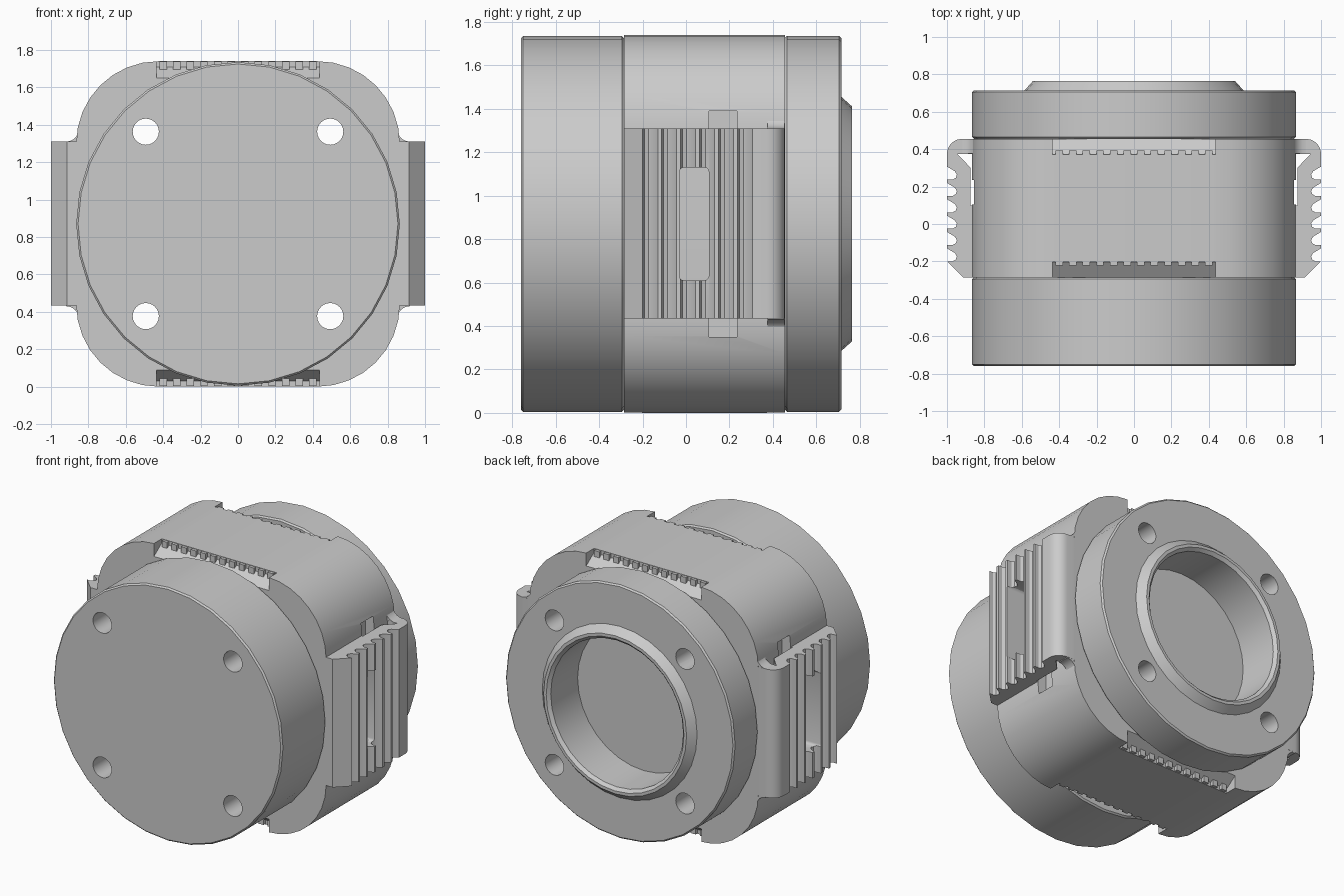
import bpy, bmesh, math
from math import sin, cos, pi

if "Cube" in bpy.data.objects:
    bpy.data.objects.remove(bpy.data.objects["Cube"])

CZ = 0.87                 # axis height
Y0, Y1 = -0.285, 0.455    # housing front and back


def finish(name, bm):
    bmesh.ops.recalc_face_normals(bm, faces=bm.faces)
    me = bpy.data.meshes.new(name)
    bm.to_mesh(me)
    bm.free()
    ob = bpy.data.objects.new(name, me)
    bpy.context.collection.objects.link(ob)
    return ob


def prism(name, pts, a, b, axis):
    """Extrude a 2D outline from a to b along the given axis."""
    place = {'x': lambda p, t: (t, p[0], p[1]),
             'y': lambda p, t: (p[0], t, p[1]),
             'z': lambda p, t: (p[0], p[1], t)}[axis]
    bm = bmesh.new()
    lo = [bm.verts.new(place(p, a)) for p in pts]
    hi = [bm.verts.new(place(p, b)) for p in pts]
    bm.faces.new(lo)
    bm.faces.new(hi)
    n = len(pts)
    for i in range(n):
        j = (i + 1) % n
        bm.faces.new((lo[i], lo[j], hi[j], hi[i]))
    return finish(name, bm)


def box(name, x0, x1, y0, y1, z0, z1):
    return prism(name, [(x0, y0), (x1, y0), (x1, y1), (x0, y1)], z0, z1, 'z')


def lathe(name, profile, closed, n=32):
    """Spin (radius, y) points around the y axis."""
    bm = bmesh.new()
    rings = [[bm.verts.new((r * sin(2 * pi * k / n), y, CZ + r * cos(2 * pi * k / n)))
              for k in range(n)] for r, y in profile]
    pairs = list(zip(rings, rings[1:]))
    if closed:
        pairs.append((rings[-1], rings[0]))
    else:
        bm.faces.new(rings[0])
        bm.faces.new(rings[-1])
    for a, b in pairs:
        for k in range(n):
            m = (k + 1) % n
            bm.faces.new((a[k], a[m], b[m], b[k]))
    return finish(name, bm)


def arc(cx, cy, r, a0, a1, n):
    return [(cx + r * cos(math.radians(a0 + (a1 - a0) * i / n)),
             cy + r * sin(math.radians(a0 + (a1 - a0) * i / n))) for i in range(n + 1)]


def cut(ob, cutters):
    bpy.context.view_layer.objects.active = ob
    for c in cutters:
        m = ob.modifiers.new("cut", 'BOOLEAN')
        m.operation, m.solver, m.object = 'DIFFERENCE', 'EXACT', c
        bpy.ops.object.modifier_apply(modifier=m.name)


# Front and back round caps
R = 0.865
front_cap = lathe("front_cap", [(R - 0.01, -0.76), (R, -0.75), (R, Y0 - 0.01), (R - 0.01, Y0)], False)
back_cap = lathe("back_cap", [(0.50, Y1), (R - 0.01, Y1), (R, Y1 + 0.01), (R, 0.705), (R - 0.01, 0.715),
                              (0.585, 0.715), (0.54, 0.765), (0.52, 0.765), (0.50, 0.745)], True)

# Rounded square housing
r, hx, hz = 0.44, 0.865, 0.87
outline = []
for sx, sz, a in ((1, 1, 0), (-1, 1, 90), (-1, -1, 180), (1, -1, 270)):
    outline += arc(sx * (hx - r), CZ + sz * (hz - r), r, a, a + 90, 8)
housing = prism("housing", outline, Y0, Y1, 'y')

helpers = []

# Four bolt holes through everything
bolts = []
for sx in (-1, 1):
    for sz in (-1, 1):
        bolts.append(prism("bolt_cutter", arc(sx * 0.493, CZ + sz * 0.493, 0.07, 0, 345, 23),
                           -0.9, 0.9, 'y'))
for part in (front_cap, back_cap, housing):
    cut(part, bolts)
helpers += bolts

# Sloped toothed slots, top and bottom, at both ends of the housing
slots = []
for v in (1, -1):
    zt = CZ + v * 0.87
    for s in (1, -1):
        mid = (Y0 + Y1) / 2
        yin, yout = mid + s * 0.287, mid + s * 0.385
        slots.append(prism("slot_cutter", [(yout, zt + v * 0.03), (yin, zt + v * 0.03),
                                           (yin, zt - v * 0.03), (yout, zt - v * 0.10)],
                           -0.435, 0.435, 'x'))
        for i in range(12):
            x = -0.40 + i * 0.8 / 11
            z0, z1 = sorted((zt - v * 0.07, zt - v * 0.003))
            y0, y1 = sorted((yin - s * 0.01, yin + s * 0.02))
            box("slot_tooth", x - 0.02, x + 0.02, y0, y1, z0, z1)
cut(housing, slots)
helpers += slots

# Side pockets behind the clips
pockets = []
for s in (1, -1):
    x0, x1 = sorted((s * 0.80, s * 0.95))
    pockets.append(box("pocket_cutter", x0, x1, 0.105, 0.235, 0.35, 1.39))
cut(housing, pockets)
helpers += pockets

# Clip arm outline: rounded shoulder, ribbed grip, inner relief
arm = [(0.855, Y1)] + arc(0.92, 0.375, 0.08, 90, 0, 6)
for i in range(6):
    t = 0.237 - i * 0.0874
    arm += [(1.0, t + 0.07), (0.958, t + 0.045), (0.947, t + 0.027),
            (0.953, t + 0.010), (0.97, t), (1.0, t)]
arm += [(0.915, Y0), (0.862, Y0), (0.862, 0.10), (0.873, 0.10), (0.873, 0.30),
        (0.945, 0.375), (0.855, 0.375)]

# Grip window with rounded ends
win = []
for sy, sz, a in ((1, 1, 0), (-1, 1, 90), (-1, -1, 180), (1, -1, 270)):
    win += arc(0.0375 + sy * 0.0475, CZ + sz * 0.24, 0.02, a, a + 90, 3)
window = prism("window_cutter", win, -1.2, 1.2, 'x')
helpers.append(window)

# Flared root that blends each clip into the housing
flare = [(0.84, 1.38)] + arc(0.92, 1.38, 0.07, 180, 270, 6)
flare += [(x, 2 * CZ - z) for x, z in reversed(flare)]

for s, side in ((1, "right"), (-1, "left")):
    clip = prism(side + "_clip", [(s * x, y) for x, y in arm], 0.435, 1.31, 'z')
    cut(clip, [window])
    prism(side + "_clip_root", [(s * x, z) for x, z in flare], 0.376, Y1 - 0.001, 'y')

# Clean up and shade
for h in helpers:
    bpy.data.objects.remove(h)
bpy.ops.object.select_all(action='DESELECT')
for ob in bpy.context.scene.objects:
    ob.select_set(True)
    bpy.context.view_layer.objects.active = ob
bpy.ops.object.shade_smooth_by_angle(angle=math.radians(30))
